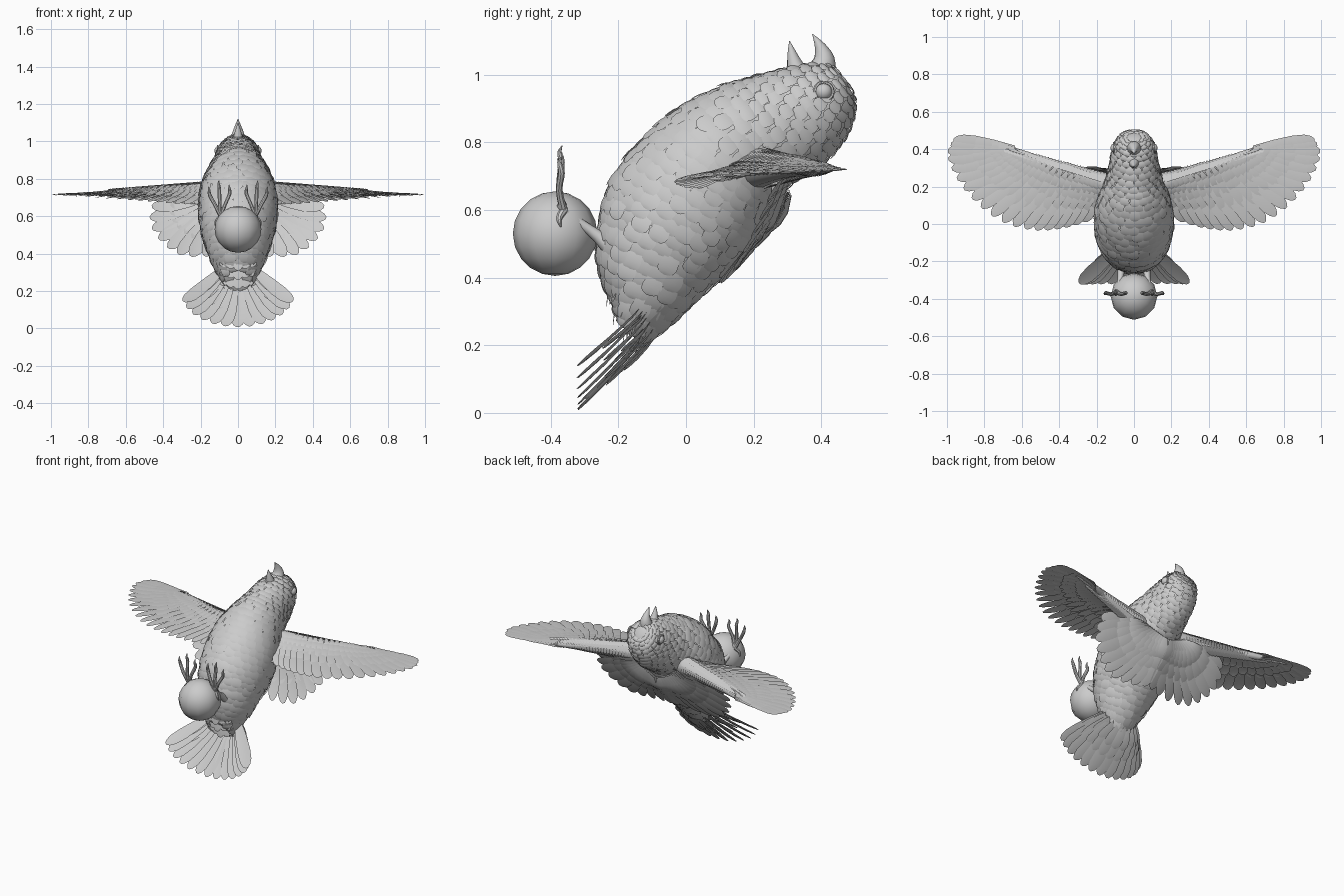
import bpy, bmesh, math, random
from mathutils import Vector as V

if "Cube" in bpy.data.objects:
    bpy.data.objects.remove(bpy.data.objects["Cube"])
random.seed(4)

def spline(pts, s):
    """Smooth interpolation through control tuples, s in 0..1"""
    n = len(pts) - 1
    f = min(max(s, 0), 1) * n
    i = min(int(f), n - 1)
    t = f - i
    a, b, c, d = (pts[max(i - 1, 0)], pts[i], pts[i + 1], pts[min(i + 2, n)])
    return [0.5 * (2*q + (r - p)*t + (2*p - 5*q + 4*r - u)*t*t + (3*q - p - 3*r + u)*t**3)
            for p, q, r, u in zip(a, b, c, d)]

def finish(bm, name, mirror=False, angle=40):
    me = bpy.data.meshes.new(name)
    bm.to_mesh(me)
    bm.free()
    ob = bpy.data.objects.new(name, me)
    bpy.context.collection.objects.link(ob)
    if mirror:
        m = ob.modifiers.new("mirror", 'MIRROR')
        m.use_mirror_merge = False
    bpy.ops.object.select_all(action='DESELECT')
    ob.select_set(True)
    bpy.context.view_layer.objects.active = ob
    bpy.ops.object.shade_smooth_by_angle(angle=math.radians(angle))
    return ob

SHAPE = [(0, .5), (.35, .85), (.65, 1), (.85, .9), (.95, .6), (1, .2)]

def feather(bm, base, tip, half, normal, bend=0.0):
    """Rounded blade with a slightly raised shaft"""
    base, tip, normal = V(base), V(tip), V(normal).normalized()
    d = tip - base
    side = d.cross(normal).normalized()
    up = side.cross(d).normalized()
    rows = []
    for t, w in SHAPE:
        p = base + d * t + up * bend * math.sin(math.pi * t)
        rows.append([bm.verts.new(p + side * half * w * k + up * half * w * .1 * (1 - abs(k)))
                     for k in (-1, 0, 1)])
    for a, b in zip(rows, rows[1:]):
        for k in (0, 1):
            bm.faces.new((a[k], a[k + 1], b[k + 1], b[k]))

def loft(bm, rings):
    for a, b in zip(rings, rings[1:]):
        n = len(a)
        for k in range(n):
            bm.faces.new((a[k], a[(k + 1) % n], b[(k + 1) % n], b[k]))
    bm.faces.new(rings[0][::-1])
    bm.faces.new(rings[-1])

def tube(bm, pts, sides=10, steps=10):
    """Tapered tube through (x, y, z, radius) points"""
    rings = []
    for i in range(steps + 1):
        s = i / steps
        x, y, z, r = spline(pts, s)
        d = V(spline(pts, s + .02)[:3]) - V(spline(pts, s - .02)[:3])
        u = d.cross(V((.3, 1, .2))).normalized()
        w = d.cross(u).normalized()
        rings.append([bm.verts.new(V((x, y, z)) + (u * math.cos(q) + w * math.sin(q)) * max(r, .001))
                      for q in [2 * math.pi * k / sides for k in range(sides)]])
    loft(bm, rings)

# Body: belly edge (y, z), back edge (y, z), half width, from vent to crown
SECT = [(-.2, .31, -.14, .2, .07), (-.25, .43, -.03, .29, .13), (-.25, .56, .07, .385, .17),
        (-.215, .68, .15, .46, .195), (-.13, .795, .21, .54, .2), (-.02, .89, .245, .625, .185),
        (.1, .955, .31, .69, .15), (.2, .985, .4, .745, .125), (.31, 1.015, .465, .815, .11),
        (.4, 1.03, .497, .905, .08), (.445, 1.015, .48, .97, .03)]

def body(t, a):
    uy, uz, ly, lz, hx = spline(SECT, t)
    c = math.cos(a)
    return V((hx * math.sin(a), (uy + ly) / 2 + (uy - ly) / 2 * c, (uz + lz) / 2 + (uz - lz) / 2 * c))

def body_normal(t, a):
    n = (body(t, a + .05) - body(t, a - .05)).cross(body(t + .02, a) - body(t - .02, a)).normalized()
    centre = (body(t, 0) + body(t, math.pi)) / 2
    return n if n.dot(body(t, a) - centre) > 0 else -n

bm = bmesh.new()
loft(bm, [[bm.verts.new(body(i / 40, 2 * math.pi * k / 32)) for k in range(32)] for i in range(41)])
finish(bm, "body")

# Scale-like body plumage
bm = bmesh.new()
rows = 32
for i in range(rows):
    t = .05 + .93 * i / (rows - 1)
    size = 1 - .45 * max(0, (t - .5) / .5)
    hx = spline(SECT, t)[4]
    n = max(10, int(2 * math.pi * hx * 1.08 / (.05 * size)))
    for k in range(n):
        a = 2 * math.pi * (k + .5 * (i % 2) + random.uniform(-.12, .12)) / n
        p, nn = body(t, a), body_normal(t, a)
        back = (body(t - .03, a) - body(t + .01, a)).normalized()
        tip = body(t - .062 * size, a) if t > .07 else p + back * .06
        tip = tip + body_normal(max(t - .05, .03), a) * random.uniform(.006, .016) * size
        feather(bm, p + nn * .002, tip, .031 * size, nn, .005)
finish(bm, "body_feathers")

# Wing: bone line and feather tip line from shoulder to wing tip
BONE = [(.12, .2, .73), (.18, .22, .73), (.26, .25, .73), (.36, .28, .73), (.46, .32, .728),
        (.54, .35, .725), (.6, .375, .72), (.63, .39, .72), (.64, .4, .72)]
TIPS = [(.17, .05, .665), (.3, .005, .665), (.42, -.025, .675), (.55, -.03, .685), (.7, .01, .695),
        (.84, .11, .705), (.945, .24, .71), (.997, .37, .715), (.965, .45, .717)]

def wing_row(bm, count, reach, half, lift, smax=1):
    for i in range(count):
        s = smax * i / (count - 1)
        b, t = V(spline(BONE, s)), V(spline(TIPS, s))
        tip = b.lerp(t, reach * (random.uniform(.94, 1.04) if reach < 1 else 1))
        taper = 1 - .6 * s
        b.z += lift * taper * 1.5
        tip.z += lift * taper * .6
        feather(bm, b, tip, half, (.12, 0, 1), .012 * (1 - s * .7))

bm = bmesh.new()
wing_row(bm, 21, 1, .04, 0)
finish(bm, "flight_feathers", True)
bm = bmesh.new()
for count, reach, half, lift in ((22, .7, .032, .012), (26, .5, .025, .02), (28, .34, .021, .028),
                                 (28, .2, .018, .034), (20, .6, .034, -.014), (24, .36, .025, -.025)):
    wing_row(bm, count, reach, half, lift)
finish(bm, "wing_coverts", True)

# Fleshy wing arm with small leading-edge feathers
bm = bmesh.new()
tube(bm, [(.1, .2, .725, .065), (.25, .25, .725, .046), (.42, .305, .725, .03),
          (.62, .385, .72, .018), (.8, .43, .717, .004)], 12, 16)
for i in range(30):
    s = i / 29
    for q in range(-2, 3):
        r = .045 * (1 - s) + .014
        p = V((.16 + .5 * s, .222 + .175 * s, .724))
        out = V((0, math.cos(q * .55), math.sin(q * .55)))
        feather(bm, p + out * r, p + out * (r + .006) + V((.035, -.015, 0)), .016, out)
finish(bm, "wing_arm", True)

# Shoulder feathers fanned over the back
FAN = [(.03, .12, .4), (.12, .1, .39), (.22, .1, .385), (.31, .115, .395), (.38, .145, .435),
       (.44, .18, .5), (.47, .215, .57), (.46, .25, .65)]
bm = bmesh.new()
for count, reach, half, off in ((10, 1, .042, 0), (10, .68, .036, .014), (11, .45, .03, .026)):
    for i in range(count):
        s = i / (count - 1)
        base = V((.02 + .13 * s, .29 - .03 * s, .66 + .05 * s))
        tip = base.lerp(V(spline(FAN, s)), reach)
        shift = V((0, off * .8, -off * .6))
        feather(bm, base + shift, tip + shift, half, (.15, .8, -.5), .02)
finish(bm, "shoulder_fan", True)

# Tail fan, its upper coverts and the tuft below the vent
bm = bmesh.new()
for count, reach, half, off in ((13, 1, .042, 0), (11, .66, .036, .012), (9, .45, .032, .022)):
    for i in range(count):
        q = math.radians(-78 + 156 * i / (count - 1))
        c = 1 - math.cos(q)
        base = V((.08 * math.sin(q), -.1 - .03 * c, .25 + .09 * c))
        tip = base.lerp(V((.295 * math.sin(q), -.32, .008 + .17 * c)), reach)
        shift = V((0, off * .7, -off * .7))
        feather(bm, base + shift, tip + shift, half, (.1, .7, -.7), .006)
finish(bm, "tail_feathers")
bm = bmesh.new()
for j, (y, z) in enumerate(((-.17, .32), (-.2, .37), (-.22, .42))):
    for i in range(5):
        x = (i - 2) * .032
        feather(bm, (x, y + abs(x) * .3, z), (x * 1.25, y - .015 + abs(x) * .3, z - .11 + abs(x) * .3),
                .026, (x * 3, -1, .3))
finish(bm, "vent_feathers")

# Ball held at the belly
bm = bmesh.new()
bmesh.ops.create_uvsphere(bm, u_segments=12, v_segments=10, radius=.125)
bmesh.ops.translate(bm, verts=bm.verts, vec=(0, -.387, .53))
finish(bm, "ball", angle=60)

# Legs and clawed toes
bm = bmesh.new()
tube(bm, [(.07, -.2, .47, .035), (.07, -.27, .53, .017), (.085, -.355, .59, .014), (.095, -.368, .62, .014)])
for x, z in ((.045, .72), (.1, .74), (.15, .71)):
    tube(bm, [(.093, -.362, .6, .012), ((x + .095) / 2, -.375, .66, .01), (x, -.368, z, .01),
              (x * 1.03, -.374, z + .03, .007), (x * 1.05, -.366, z + .05, .001)], 8, 12)
tube(bm, [(.093, -.36, .6, .012), (.115, -.375, .575, .009), (.125, -.37, .55, .002)], 8)
finish(bm, "legs", True)

# Open beak
bm = bmesh.new()
tube(bm, [(0, .395, .995, .046), (0, .408, 1.04, .034), (0, .398, 1.08, .018), (0, .374, 1.12, .001)], 14)
finish(bm, "upper_beak")
bm = bmesh.new()
tube(bm, [(0, .335, .99, .038), (0, .322, 1.03, .024), (0, .313, 1.065, .013), (0, .306, 1.1, .001)], 14)
finish(bm, "lower_beak")

# Eyes with lids
bm = bmesh.new()
bmesh.ops.create_uvsphere(bm, u_segments=16, v_segments=12, radius=.026)
bmesh.ops.translate(bm, verts=bm.verts, vec=(.1, .407, .95))
finish(bm, "eyes", True)
bm = bmesh.new()
ring = [(.108, .407 + .027 * math.cos(q), .95 + .027 * math.sin(q), .005)
        for q in [math.pi * k / 8 for k in range(17)]]
tube(bm, ring, 6, 24)
finish(bm, "eye_rims", True)
